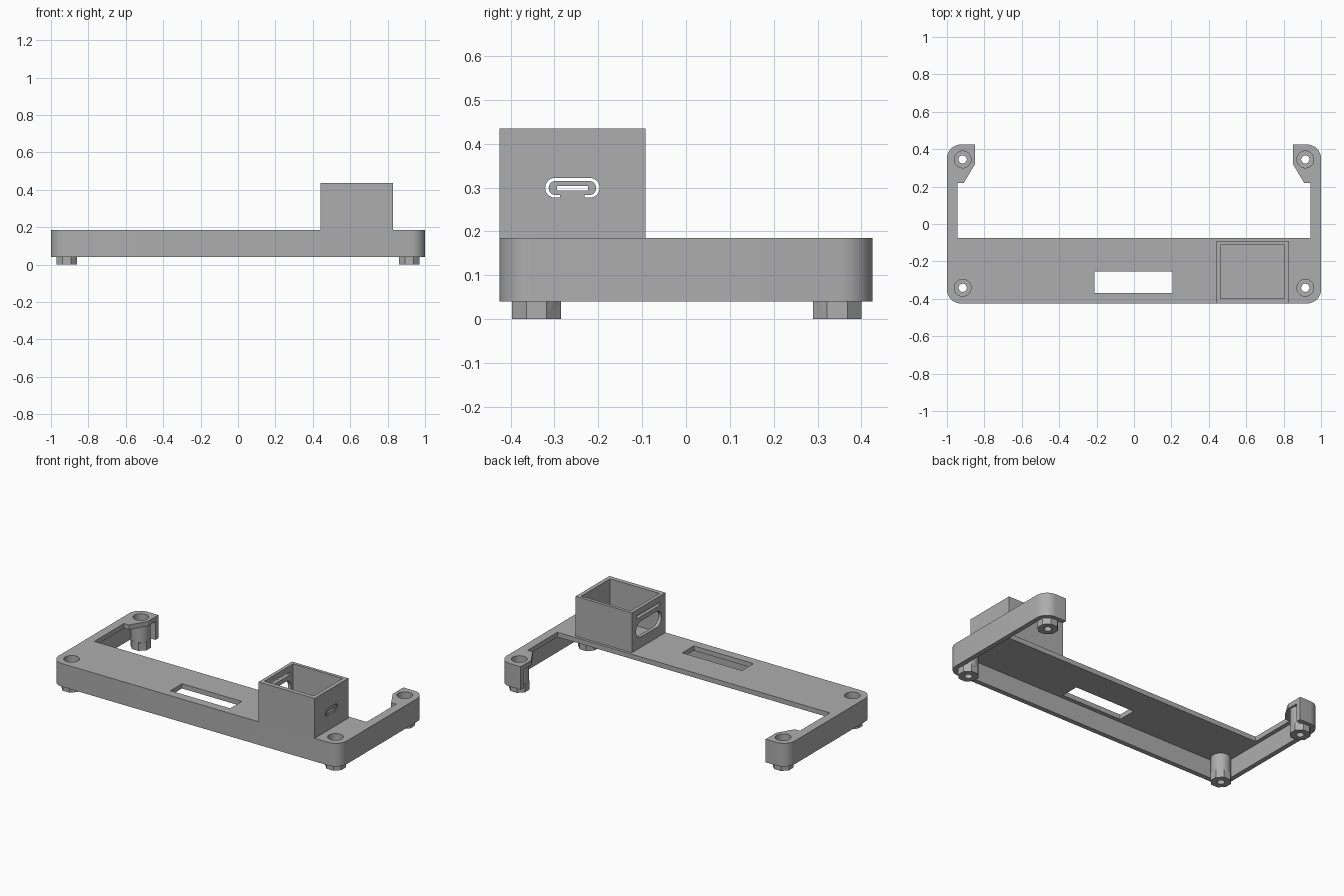
import bpy, bmesh
from math import cos, sin, pi, radians
from mathutils import Matrix

if "Cube" in bpy.data.objects:
    bpy.data.objects.remove(bpy.data.objects["Cube"])

gray = bpy.data.materials.new("plain_gray")
gray.use_nodes = True
color = (0.42, 0.42, 0.42, 1)
gray.diffuse_color = color
gray.node_tree.nodes["Principled BSDF"].inputs["Base Color"].default_value = color


def prism(name, points, low, high, along_x=False):
    """Extrude a closed outline along z, or along x from a (y, z) outline."""
    bm = bmesh.new()
    face = bm.faces.new([bm.verts.new((a, b, low)) for a, b in points])
    ext = bmesh.ops.extrude_face_region(bm, geom=[face])
    top = [v for v in ext["geom"] if isinstance(v, bmesh.types.BMVert)]
    bmesh.ops.translate(bm, verts=top, vec=(0, 0, high - low))
    if along_x:
        turn = Matrix(((0, 0, 1), (1, 0, 0), (0, 1, 0)))
        bmesh.ops.transform(bm, matrix=turn.to_4x4(), verts=bm.verts)
    bmesh.ops.recalc_face_normals(bm, faces=bm.faces)
    mesh = bpy.data.meshes.new(name)
    bm.to_mesh(mesh)
    bm.free()
    mesh.materials.append(gray)
    obj = bpy.data.objects.new(name, mesh)
    bpy.context.collection.objects.link(obj)
    return obj


def rounded(x0, x1, y0, y1, r, steps=8):
    corners = [(x1 - r, y1 - r), (x0 + r, y1 - r), (x0 + r, y0 + r), (x1 - r, y0 + r)]
    return [(cx + r * cos((q + i / steps) * pi / 2), cy + r * sin((q + i / steps) * pi / 2))
            for q, (cx, cy) in enumerate(corners) for i in range(steps + 1)]


def rect(x0, x1, y0, y1):
    return [(x0, y0), (x1, y0), (x1, y1), (x0, y1)]


def circle(cx, cy, r, n=32):
    return [(cx + r * cos((i + 0.5) * 2 * pi / n), cy + r * sin((i + 0.5) * 2 * pi / n))
            for i in range(n)]


def combine(target, other, operation):
    mod = target.modifiers.new("combine", "BOOLEAN")
    mod.operation, mod.solver, mod.object = operation, "EXACT", other
    bpy.context.view_layer.objects.active = target
    bpy.ops.object.modifier_apply(modifier=mod.name)
    bpy.data.objects.remove(other)


def cut(target, *args, **kw):
    combine(target, prism("cutter", *args, **kw), "DIFFERENCE")


def join(target, *args, **kw):
    combine(target, prism("addition", *args, **kw), "UNION")


# Frame: rounded slab, opened at the back and hollowed from below
TOP, BASE = 0.185, 0.04
frame = prism("frame", rounded(-1, 1, -0.425, 0.425, 0.075), BASE, TOP)
half = [(0.945, -0.075), (0.945, 0.22), (0.91, 0.22), (0.85, 0.32), (0.85, 0.6)]
cut(frame, half + [(-x, y) for x, y in reversed(half)], -0.1, 0.4)
cut(frame, rounded(-0.97, 0.97, -0.395, 0.395, 0.045), -0.1, 0.155)

# Screw posts with faceted feet and counterbored holes
posts = [(s * 0.916, y) for s in (-1, 1) for y in (-0.341, 0.345)]
for x, y in posts:
    join(frame, circle(x, y, 0.056), BASE, 0.17)
    join(frame, circle(x, y, 0.06, 8), 0, 0.05)
for x, y in posts:
    cut(frame, circle(x, y, 0.022), -0.1, 0.4)
    cut(frame, circle(x, y, 0.045), 0.11, 0.4)

# Slot in the deck
cut(frame, rect(-0.21, 0.205, -0.37, -0.255), 0.1, 0.3)

# Open-topped connector box
box = prism("connector_box", rect(0.44, 0.83, -0.425, -0.092), TOP, 0.435)
cut(box, rect(0.462, 0.805, -0.397, -0.112), TOP + 0.004, 0.6)

# Port: stadium gap around a tongue held by a short bridge
cut(box, rounded(-0.321, -0.197, 0.277, 0.322, 0.022), 0.79, 0.9, along_x=True)
tongue = prism("port_tongue", rounded(-0.313, -0.205, 0.283, 0.315, 0.0155), 0.805, 0.83, along_x=True)
join(tongue, rect(-0.287, -0.232, 0.275, 0.295), 0.806, 0.829, along_x=True)
cut(tongue, rect(-0.294, -0.223, 0.293, 0.304), 0.79, 0.9, along_x=True)

# Cable opening and narrow slot in the opposite wall
cut(box, rounded(-0.385, -0.133, 0.25, 0.35, 0.049), 0.4, 0.48, along_x=True)
cut(box, rect(-0.375, -0.143, 0.378, 0.398), 0.4, 0.48, along_x=True)

# Smooth the round parts, keep the edges crisp
for obj in (frame, box, tongue):
    bpy.ops.object.select_all(action="DESELECT")
    obj.select_set(True)
    bpy.context.view_layer.objects.active = obj
    bpy.ops.object.shade_smooth_by_angle(angle=radians(30))
